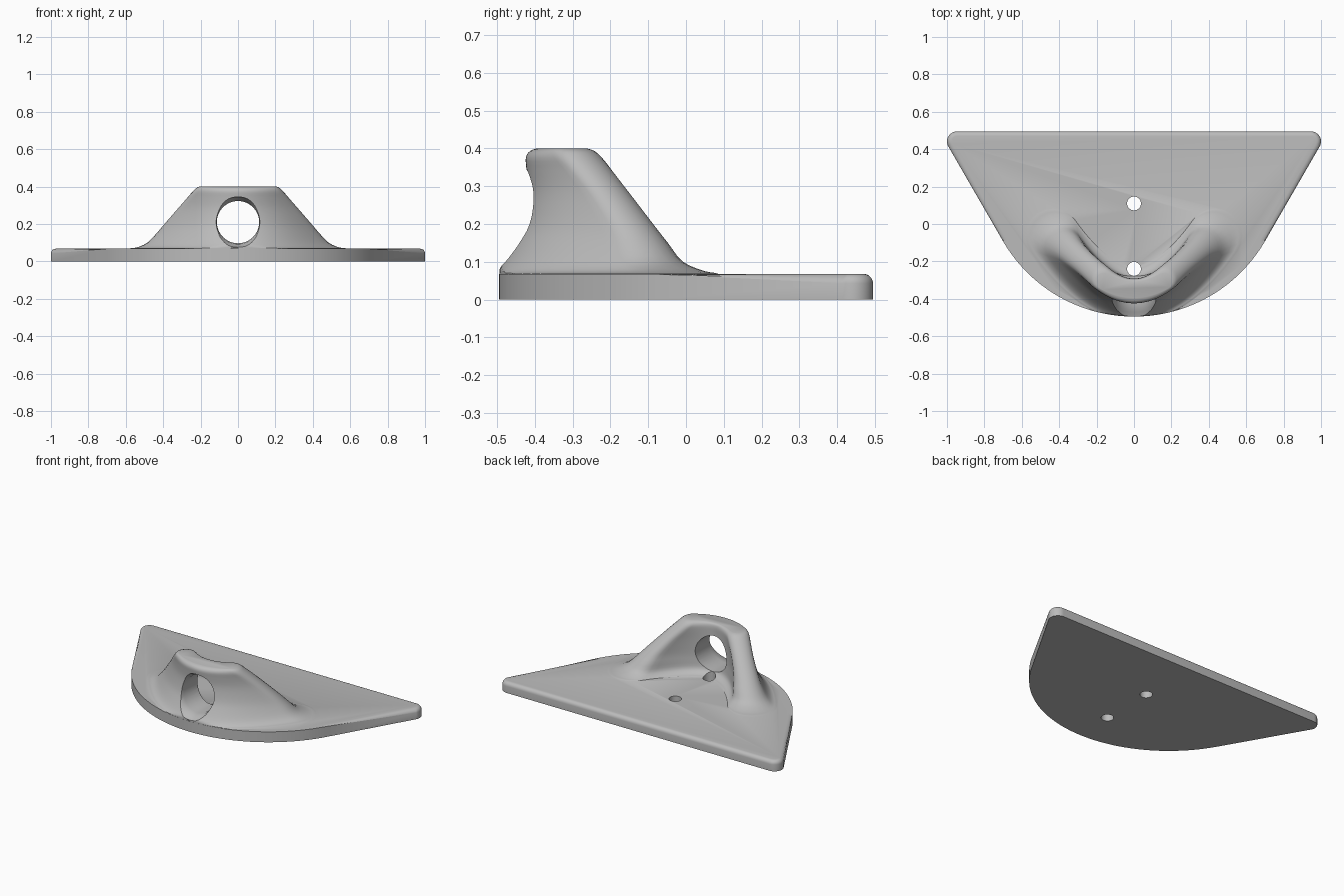
import bpy, bmesh, math
from mathutils import Vector

if "Cube" in bpy.data.objects:
    bpy.data.objects.remove(bpy.data.objects["Cube"], do_unlink=True)

grey = bpy.data.materials.new("light_grey")
grey.use_nodes = True
grey.diffuse_color = (0.5, 0.5, 0.5, 1)
grey.node_tree.nodes["Principled BSDF"].inputs["Base Color"].default_value = (0.5, 0.5, 0.5, 1)


def to_object(name, bm):
    bmesh.ops.recalc_face_normals(bm, faces=bm.faces)
    mesh = bpy.data.meshes.new(name)
    bm.to_mesh(mesh)
    bm.free()
    mesh.materials.append(grey)
    obj = bpy.data.objects.new(name, mesh)
    bpy.context.collection.objects.link(obj)
    return obj


def loft(name, rings):
    """Skin equal-length closed rings and cap both ends."""
    bm = bmesh.new()
    loops = [[bm.verts.new(p) for p in ring] for ring in rings]
    n = len(loops[0])
    for a, b in zip(loops, loops[1:]):
        for i in range(n):
            j = (i + 1) % n
            bm.faces.new((a[i], a[j], b[j], b[i]))
    bm.faces.new(loops[0])
    bm.faces.new(loops[-1])
    return to_object(name, bm)


def circle(r, n=64):
    return [(r * math.cos(math.tau * i / n), r * math.sin(math.tau * i / n)) for i in range(n)]


def boolean(target, other, operation):
    mod = target.modifiers.new(operation.lower(), 'BOOLEAN')
    mod.operation = operation
    mod.solver = 'EXACT'
    mod.object = other
    bpy.context.view_layer.objects.active = target
    bpy.ops.object.modifier_apply(modifier=mod.name)
    bpy.data.objects.remove(other, do_unlink=True)


# Base plate outline: round nose, straight tapering sides, rounded back corners
R, CY, BACK, THICK = 0.81, 0.315, 0.495, 0.068
corner_x = R * math.cos(math.pi / 6) + (BACK - CY + R / 2) * math.tan(math.pi / 6)
cr = (corner_x - 1) / (math.sqrt(3) - 1)


def arc(cx, cy, r, start, end, n):
    angles = [math.radians(start + (end - start) * i / n) for i in range(n + 1)]
    return [(cx + r * math.cos(a), cy + r * math.sin(a)) for a in angles]


cx = corner_x - math.sqrt(3) * cr
outline = arc(0, CY, R, -150, -30, 64)
outline += arc(cx, BACK - cr, cr, -30, 90, 12)
outline += arc(-cx, BACK - cr, cr, 90, 210, 12)
bm = bmesh.new()
bottom = bm.faces.new([bm.verts.new((x, y, 0)) for x, y in outline])
geom = bmesh.ops.extrude_face_region(bm, geom=[bottom])["geom"]
for v in geom:
    if isinstance(v, bmesh.types.BMVert):
        v.co.z = THICK
rim = [e for e in bm.edges if all(v.co.z > THICK / 2 for v in e.verts)]
bmesh.ops.bevel(bm, geom=rim, offset=0.025, segments=5, profile=0.5, affect='EDGES')
plate = to_object("mounting_bracket", bm)

# Arched lug levels: height, front y, inner y, half width, rear y
levels = [Vector(l) for l in (
    (0.03, -0.53, -0.21, 0.61, 0.105),
    (0.066, -0.52, -0.22, 0.59, 0.09),
    (0.075, -0.505, -0.25, 0.54, 0.05),
    (0.10, -0.485, -0.28, 0.485, -0.008),
    (0.15, -0.457, -0.288, 0.436, -0.048),
    (0.20, -0.435, -0.29, 0.393, -0.087),
    (0.28, -0.42, -0.291, 0.324, -0.148),
    (0.34, -0.422, -0.292, 0.272, -0.194),
    (0.375, -0.424, -0.293, 0.241, -0.222),
    (0.393, -0.413, -0.298, 0.222, -0.242),
    (0.40, -0.395, -0.307, 0.205, -0.262))]


def smooth_levels(pts, steps=3):
    out = []
    for i in range(len(pts) - 1):
        p0, p1, p2 = pts[max(i - 1, 0)], pts[i], pts[i + 1]
        p3 = pts[min(i + 2, len(pts) - 1)]
        for k in range(steps):
            t = k / steps
            out.append(0.5 * (2 * p1 + (p2 - p0) * t + (2 * p0 - 5 * p1 + 4 * p2 - p3) * t * t
                              + (3 * p1 - p0 - 3 * p2 + p3) * t ** 3))
    return out + [pts[-1]]


def lug_ring(level, n=32, cap=10):
    """Thick parabolic band with round ends, kept inside the plate's nose."""
    z, front, inner, half, rear = level
    h, y0 = (inner - front) / 2, (inner + front) / 2
    w, d = half - h, rear - h - y0
    pts = []

    def offset(s, turn):
        a = math.atan2(2 * d * s, w) + turn
        pts.append(Vector((w * s + h * math.cos(a), y0 + d * s * s + h * math.sin(a))))

    for i in range(n + 1):
        offset(-1 + 2 * i / n, -math.pi / 2)
    for i in range(1, cap):
        offset(1, -math.pi / 2 + math.pi * i / cap)
    for i in range(n + 1):
        offset(1 - 2 * i / n, math.pi / 2)
    for i in range(1, cap):
        offset(-1, math.pi / 2 + math.pi * i / cap)
    centre, limit = Vector((0, CY)), R - 0.001
    for p in pts:
        v = p - centre
        if p.y < 0 and v.length > limit:
            p.xy = centre + v * (limit / v.length)
    return [(p.x, p.y, z) for p in pts]


lug = loft("arched_lug", [lug_ring(l) for l in smooth_levels(levels)])
boolean(plate, lug, 'UNION')

# Large eye through the lug, softly flared and leaning with the front face
EYE_Z = 0.21
eye = []
for y, r, lean in ((-0.7, 0.135, 0.3), (-0.455, 0.135, 0.3), (-0.433, 0.126, 0.3),
                   (-0.418, 0.118, 0.3), (-0.39, 0.113, 0.25), (-0.05, 0.113, 0)):
    eye.append([(u, y + lean * v, EYE_Z + v) for u, v in circle(r)])
boolean(plate, loft("eye_cutter", eye), 'DIFFERENCE')

# Two screw holes through the plate
for y in (-0.24, 0.11):
    rings = [[(u, y + v, z) for u, v in circle(0.037, 32)] for z in (-0.05, 0.15)]
    boolean(plate, loft("screw_hole_cutter", rings), 'DIFFERENCE')

bpy.ops.object.select_all(action='DESELECT')
plate.select_set(True)
bpy.context.view_layer.objects.active = plate
bpy.ops.object.shade_smooth_by_angle(angle=math.radians(35))
